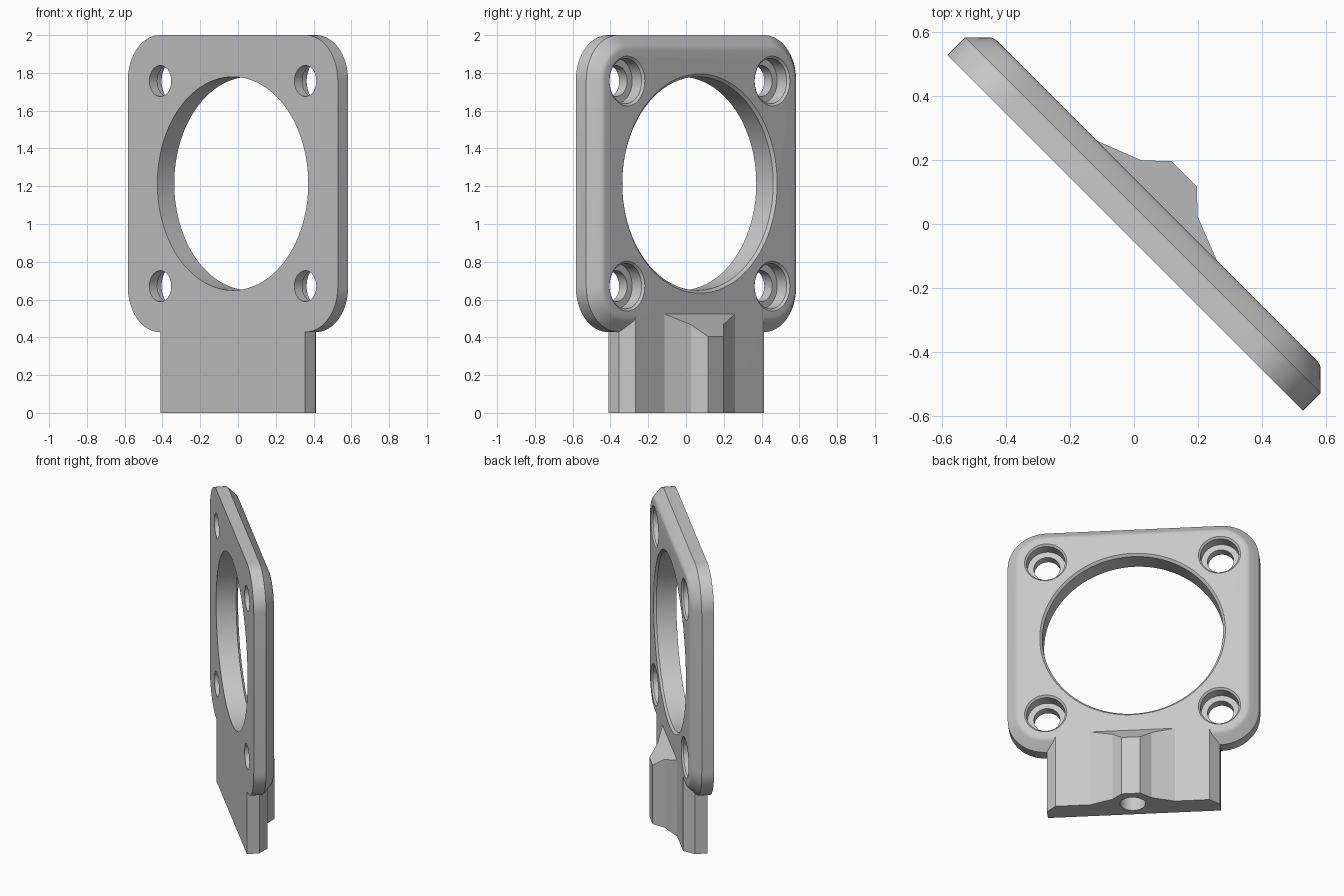
import bpy, bmesh, math
from mathutils import Matrix

if "Cube" in bpy.data.objects:
    bpy.data.objects.remove(bpy.data.objects["Cube"])

# Local frame: u along the plate, n through its thickness (back is +n), z up.
# Everything is turned 45 degrees about z at the end.
HALF, CZ, RAD = 0.786, 1.214, 0.24
FRONT, EDGE, BACK = -0.039, 0.039, 0.1025

grey = bpy.data.materials.new("light_grey")
grey.diffuse_color = (0.58, 0.58, 0.58, 1)
grey.use_nodes = True
grey.node_tree.nodes["Principled BSDF"].inputs["Base Color"].default_value = grey.diffuse_color


def loft(name, rings):
    """Closed solid through rings that share a vertex count, capped at both ends."""
    bm = bmesh.new()
    loops = [[bm.verts.new(p) for p in ring] for ring in rings]
    for a, b in zip(loops, loops[1:]):
        for i in range(len(a)):
            j = (i + 1) % len(a)
            bm.faces.new((a[i], a[j], b[j], b[i]))
    bm.faces.new(loops[0])
    bm.faces.new(loops[-1])
    bmesh.ops.recalc_face_normals(bm, faces=bm.faces)
    me = bpy.data.meshes.new(name)
    bm.to_mesh(me)
    bm.free()
    ob = bpy.data.objects.new(name, me)
    bpy.context.collection.objects.link(ob)
    me.materials.append(grey)
    return ob


def rounded_square(inset, n, steps=16):
    c, r = HALF - RAD, RAD - inset
    pts = []
    for k in range(4):
        su, sz = ((1, 1), (-1, 1), (-1, -1), (1, -1))[k]
        for i in range(steps + 1):
            a = (k + i / steps) * math.pi / 2
            pts.append((su * c + r * math.cos(a), n, CZ + sz * c + r * math.sin(a)))
    return pts


def circle(u, z, r, n, segs):
    return [(u + r * math.cos(2 * math.pi * i / segs), n,
             z + r * math.sin(2 * math.pi * i / segs)) for i in range(segs)]


def boolean(target, other, op):
    mod = target.modifiers.new("bool", 'BOOLEAN')
    mod.operation, mod.solver, mod.object = op, 'EXACT', other
    bpy.context.view_layer.objects.active = target
    bpy.ops.object.modifier_apply(modifier=mod.name)
    bpy.data.objects.remove(other)


# Square plate with rounded corners and a softened back chamfer
plate = loft("mounting_plate", [rounded_square(d, n) for d, n in (
    (0, FRONT), (0, EDGE), (0.05, 0.089), (0.06, 0.097), (0.07, 0.101), (0.082, BACK))])

# Foot with a raised spine; its top slopes at 45 degrees into the plate
half = [(0.541, FRONT), (0.541, EDGE), (0.482, BACK), (0.264, BACK),
        (0.122, 0.158), (0.058, 0.221)]
outline = half + [(-u, n) for u, n in reversed(half)]
foot = loft("foot", [[(u, n, 0) for u, n in outline],
                     [(u, n, 0.626 - n) for u, n in outline]])
boolean(plate, foot, 'UNION')

# Large centre opening with a fine chamfer at the back
opening = loft("opening_cutter", [circle(0, CZ, r, n, 128) for r, n in (
    (0.565, -0.2), (0.565, 0.088), (0.58, BACK), (0.58, 0.3))])
boolean(plate, opening, 'DIFFERENCE')

# Four counterbored screw holes
for su in (-1, 1):
    for sz in (-1, 1):
        screw = loft("screw_cutter", [circle(su * 0.543, CZ + sz * 0.543, r, n, 48) for r, n in (
            (0.082, -0.2), (0.082, 0.02), (0.12, 0.02), (0.12, 0.091), (0.132, BACK), (0.132, 0.3))])
        boolean(plate, screw, 'DIFFERENCE')

# Blind hole in the underside of the foot
bore = loft("bore_cutter", [[(u, z + 0.09, n) for u, n, z in circle(0, 0, 0.08, h, 40)]
                            for h in (-0.1, 0.35)])
boolean(plate, bore, 'DIFFERENCE')

# Turn to the diagonal and shade
plate.data.transform(Matrix.Rotation(-math.pi / 4, 4, 'Z'))
bpy.ops.object.select_all(action='DESELECT')
plate.select_set(True)
bpy.context.view_layer.objects.active = plate
bpy.ops.object.shade_smooth_by_angle(angle=math.radians(20))
